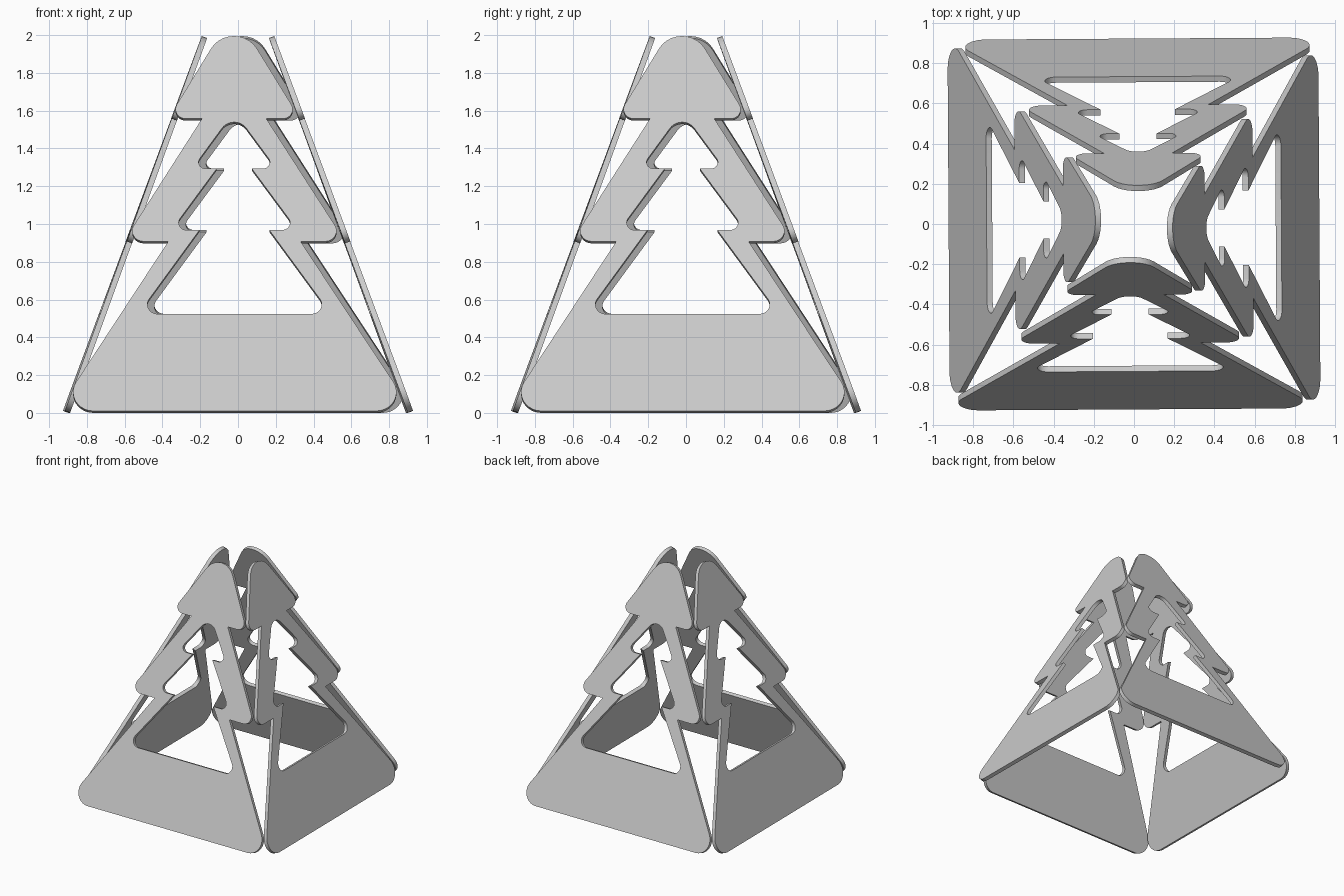
import bpy, bmesh, math
from mathutils import Matrix, Vector

if "Cube" in bpy.data.objects:
    bpy.data.objects.remove(bpy.data.objects["Cube"], do_unlink=True)

TILT = math.radians(20.2)     # inward lean of each panel
THICK = 0.03
LIFT = THICK * math.sin(TILT)

# Half outlines, top to bottom: half width, height, corner radius
TREE = [(0, 2.127, 0.14), (0.349, 1.558, 0.053), (0.17, 1.558, 0),
        (0.587, 0.908, 0.06), (0.35, 0.908, 0), (0.941, LIFT, 0.107)]
OPENING = [(0, 1.595, 0.078), (0.222, 1.293, 0.037), (0.093, 1.293, 0),
           (0.333, 0.968, 0.042), (0.185, 0.968, 0), (0.51, 0.524, 0.054)]

grey = bpy.data.materials.new("plain grey")
grey.use_nodes = True
grey.diffuse_color = (0.6, 0.6, 0.6, 1)
grey.node_tree.nodes["Principled BSDF"].inputs["Base Color"].default_value = (0.6, 0.6, 0.6, 1)


def rounded_outline(half, steps=10):
    """Mirror a half outline and replace its corners with arcs."""
    corners = half + [(-x, z, r) for x, z, r in reversed(half[1:])]
    flat = [(Vector((x, (z - LIFT) / math.cos(TILT))), r) for x, z, r in corners]
    points = []
    for i, (p, r) in enumerate(flat):
        if r == 0:
            points.append(p)
            continue
        a = (flat[i - 1][0] - p).normalized()
        b = (flat[(i + 1) % len(flat)][0] - p).normalized()
        half_angle = a.angle(b) / 2
        centre = p + (a + b).normalized() * r / math.sin(half_angle)
        start = p + a * r / math.tan(half_angle) - centre
        sweep = start.angle_signed(p + b * r / math.tan(half_angle) - centre)
        for s in range(steps + 1):
            # angle_signed counts clockwise as positive
            points.append(centre + Matrix.Rotation(-sweep * s / steps, 2) @ start)
    return points


def panel_mesh():
    """Extruded tree silhouette with a smaller tree cut out of it."""
    curve = bpy.data.curves.new("panel_outline", "CURVE")
    curve.dimensions = "2D"
    curve.fill_mode = "BOTH"
    curve.extrude = THICK / 2
    for half in (TREE, OPENING):
        pts = rounded_outline(half)
        spline = curve.splines.new("POLY")
        spline.points.add(len(pts) - 1)
        for point, co in zip(spline.points, pts):
            point.co = (co.x, co.y, 0, 1)
        spline.use_cyclic_u = True
    temp = bpy.data.objects.new("panel_outline", curve)
    bpy.context.collection.objects.link(temp)
    bpy.context.view_layer.update()
    mesh = bpy.data.meshes.new_from_object(temp.evaluated_get(bpy.context.evaluated_depsgraph_get()))
    bpy.data.objects.remove(temp, do_unlink=True)
    bm = bmesh.new()
    bm.from_mesh(mesh)
    bmesh.ops.remove_doubles(bm, verts=bm.verts, dist=0.0001)
    bmesh.ops.recalc_face_normals(bm, faces=bm.faces)
    bm.to_mesh(mesh)
    bm.free()
    mesh.materials.clear()
    mesh.materials.append(grey)
    return mesh


# Four panels leaning together, each shifted a little sideways
mesh = panel_mesh()
normal = Vector((0, -math.cos(TILT), math.sin(TILT)))
place = Vector((-0.017, -0.922, LIFT)) - normal * THICK / 2
lean = (Matrix.Translation(place) @ Matrix.Rotation(math.radians(0.35), 4, "Z")
        @ Matrix.Rotation(math.pi / 2 - TILT, 4, "X"))
bpy.ops.object.select_all(action="DESELECT")
for i, side in enumerate(("front", "left", "back", "right")):
    panel = bpy.data.objects.new(side + "_tree_panel", mesh)
    bpy.context.collection.objects.link(panel)
    panel.matrix_world = Matrix.Rotation(i * math.pi / 2, 4, "Z") @ lean
    panel.select_set(True)
    bpy.context.view_layer.objects.active = panel
bpy.ops.object.shade_smooth_by_angle(angle=math.radians(30))
